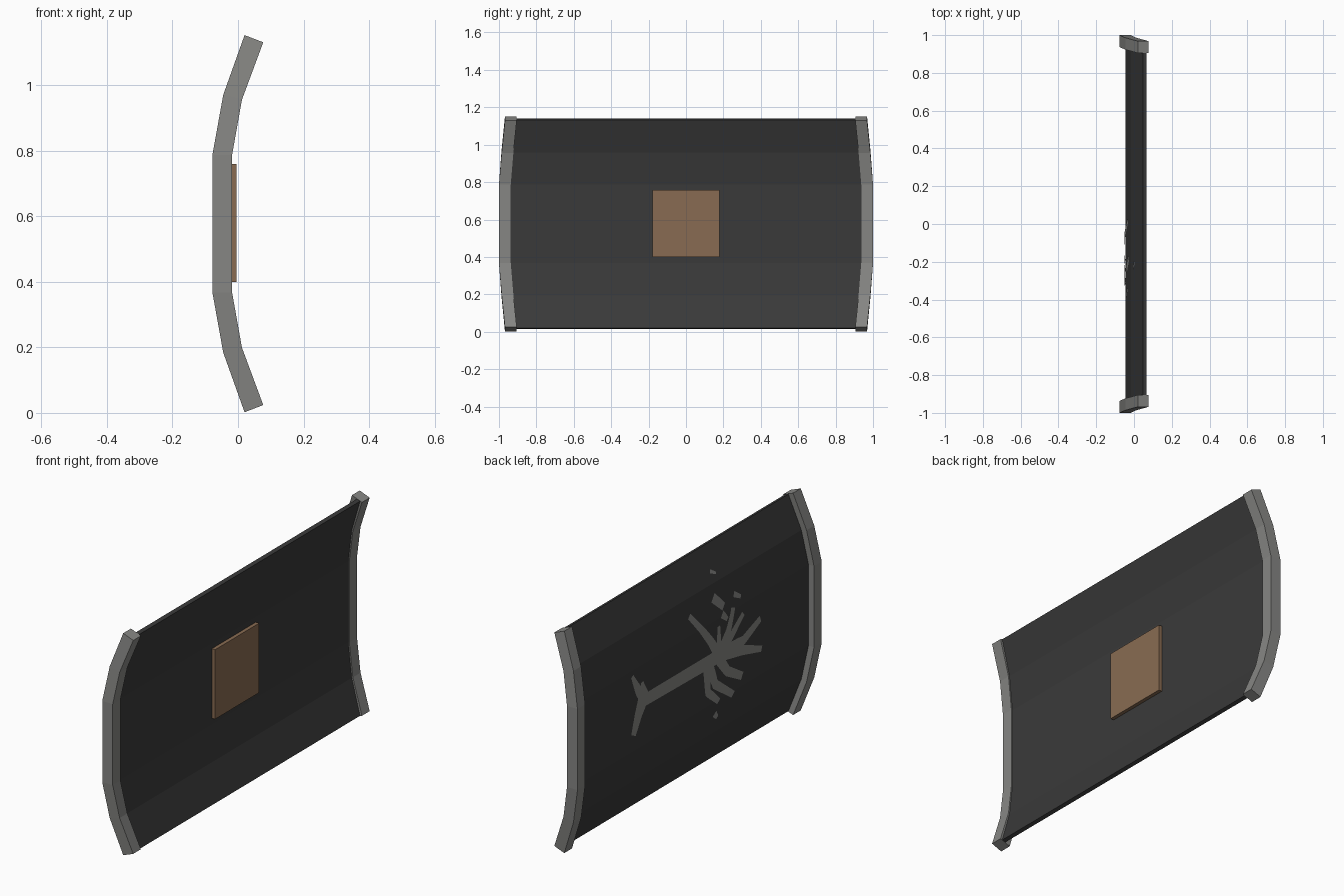
import bpy
import bmesh
from mathutils import Vector

if "Cube" in bpy.data.objects:
    bpy.data.objects.remove(bpy.data.objects["Cube"])


def material(name, colour):
    m = bpy.data.materials.new(name)
    m.use_nodes = True
    m.diffuse_color = (*colour, 1)
    m.node_tree.nodes["Principled BSDF"].inputs["Base Color"].default_value = (*colour, 1)
    return m


GREY = material("rim grey", (0.24, 0.24, 0.23))
BLACK = material("shell black", (0.042, 0.042, 0.042))
BROWN = material("grip brown", (0.25, 0.148, 0.084))

MID = 0.577  # height of the mirror plane
# upper half of each section, from the middle outwards: (x, height above middle)
RIM_OUT = [(-0.078, 0.21), (-0.045, 0.393), (0.02, 0.575)]
RIM_IN = [(-0.018, 0.21), (0.012, 0.378), (0.077, 0.553)]
SHELL_OUT = [(-0.046, 0.21), (-0.015, 0.386), (0.047, 0.562)]
SHELL_IN = [(-0.024, 0.21), (0.006, 0.382), (0.066, 0.556)]
EDGE = [1.0, 0.986, 0.968]  # outer end of the rim at each row


def full(half):
    """Mirror a half section about the middle height."""
    return [(x, MID - h) for x, h in reversed(half)] + [(x, MID + h) for x, h in half]


def finish(name, bm, mat):
    bmesh.ops.recalc_face_normals(bm, faces=bm.faces[:])
    mesh = bpy.data.meshes.new(name)
    bm.to_mesh(mesh)
    bm.free()
    mesh.materials.append(mat)
    ob = bpy.data.objects.new(name, mesh)
    bpy.context.collection.objects.link(ob)
    return ob


def band(name, outer, inner, y_from, y_to, mat):
    """Bent bar: one four-cornered ring per row, bridged and capped."""
    bm = bmesh.new()
    rings = []
    for (xo, zo), (xi, zi), a, b in zip(full(outer), full(inner), y_from, y_to):
        corners = [(xo, a, zo), (xi, a, zi), (xi, b, zi), (xo, b, zo)]
        rings.append([bm.verts.new(c) for c in corners])
    for r, s in zip(rings, rings[1:]):
        for i in range(4):
            j = (i + 1) % 4
            bm.faces.new((r[i], r[j], s[j], s[i]))
    bm.faces.new(rings[0])
    bm.faces.new(rings[-1])
    return finish(name, bm, mat)


edges = EDGE[::-1] + EDGE

# Curved shell and its two end rims
reach = [e - 0.03 for e in edges]
band("shell", SHELL_OUT, SHELL_IN, [-e for e in reach], reach, BLACK)
for name, side in (("left_rim", 1), ("right_rim", -1)):
    band(name, RIM_OUT, RIM_IN, [side * e for e in edges],
         [side * (e - 0.063) for e in edges], GREY)

# Square grip plate on the hollow side
bm = bmesh.new()
bmesh.ops.create_cube(bm, size=1)
bmesh.ops.scale(bm, vec=(0.022, 0.36, 0.36), verts=bm.verts)
bmesh.ops.translate(bm, vec=(-0.016, 0, MID + 0.002), verts=bm.verts)
finish("grip_plate", bm, BROWN)


# Painted tree on the bulging side, laid along the shell surface
def on_shell(p):
    h = abs(p.y - MID)
    x = SHELL_OUT[0][0]
    for (x0, h0), (x1, h1) in zip(SHELL_OUT, SHELL_OUT[1:]):
        if h > h0:
            x = x0 + (x1 - x0) * (h - h0) / (h1 - h0)
    return (x - 0.003, p.x, p.y)


def stroke(bm, points, w0, w1):
    """Tapering ribbon through (y, z) points."""
    pts = [Vector(p) for p in points]
    path = [a.lerp(b, k / 4) for a, b in zip(pts, pts[1:]) for k in range(4)] + [pts[-1]]
    rows = []
    for i, p in enumerate(path):
        d = (path[min(i + 1, len(path) - 1)] - path[max(i - 1, 0)]).normalized()
        n = Vector((-d.y, d.x)) * (w0 + (w1 - w0) * i / (len(path) - 1)) / 2
        rows.append([bm.verts.new(on_shell(p + n)), bm.verts.new(on_shell(p - n))])
    for (a, b), (c, d) in zip(rows, rows[1:]):
        f = bm.faces.new((a, b, d, c))
        f.normal_update()
        if f.normal.x > 0:
            f.normal_flip()


STROKES = [
    ([(0.45, 0.6), (-0.28, 0.595)], 0.065, 0.075),              # trunk
    ([(0.4, 0.6), (0.46, 0.67), (0.51, 0.76)], 0.08, 0.02),     # roots
    ([(0.4, 0.6), (0.43, 0.7)], 0.07, 0.02),
    ([(0.42, 0.61), (0.46, 0.54), (0.5, 0.45)], 0.09, 0.04),
    ([(-0.2, 0.6), (-0.13, 0.7), (0.02, 0.88)], 0.06, 0.03),    # upper branches
    ([(-0.2, 0.6), (-0.2, 0.75)], 0.05, 0.02),
    ([(-0.2, 0.6), (-0.28, 0.7), (-0.32, 0.8)], 0.06, 0.03),
    ([(-0.22, 0.6), (-0.3, 0.66), (-0.4, 0.74)], 0.06, 0.03),
    ([(-0.25, 0.6), (-0.4, 0.6), (-0.54, 0.66)], 0.07, 0.035),
    ([(-0.25, 0.59), (-0.4, 0.55), (-0.55, 0.5)], 0.07, 0.03),  # lower branches
    ([(-0.2, 0.58), (-0.27, 0.49), (-0.39, 0.42)], 0.06, 0.04),
    ([(-0.12, 0.58), (-0.17, 0.46), (-0.32, 0.35)], 0.06, 0.035),
    ([(-0.1, 0.58), (-0.11, 0.44), (-0.2, 0.36)], 0.06, 0.03),
    ([(-0.18, 0.9), (-0.25, 0.83)], 0.05, 0.04),                # loose leaves
    ([(-0.23, 0.8), (-0.27, 0.76)], 0.04, 0.02),
    ([(-0.34, 0.86), (-0.39, 0.83)], 0.03, 0.02),
    ([(-0.2, 1.02), (-0.24, 1.0)], 0.02, 0.01),
    ([(-0.18, 0.3), (-0.21, 0.27)], 0.035, 0.02),
]
bm = bmesh.new()
for points, w0, w1 in STROKES:
    stroke(bm, points, w0, w1)
mesh = bpy.data.meshes.new("painted_tree")
bm.to_mesh(mesh)
bm.free()
mesh.materials.append(GREY)
bpy.context.collection.objects.link(bpy.data.objects.new("painted_tree", mesh))
